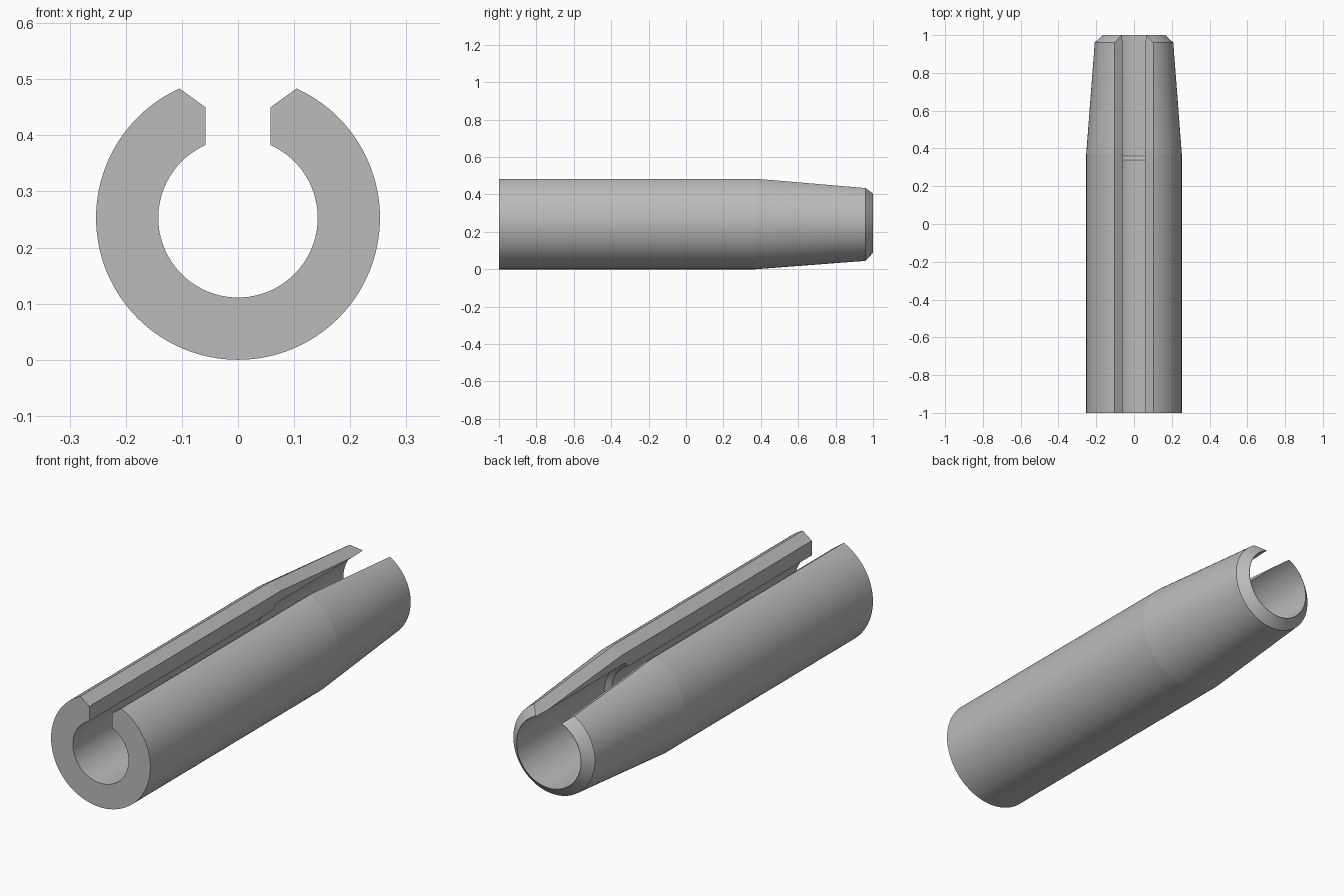
import bpy
import math

if "Cube" in bpy.data.objects:
    bpy.data.objects.remove(bpy.data.objects["Cube"], do_unlink=True)

AXIS_Z = 0.253
SEGMENTS = 128

steel = bpy.data.materials.new("plain grey steel")
steel.use_nodes = True
grey = (0.5, 0.5, 0.5, 1)
steel.diffuse_color = grey
steel.node_tree.nodes["Principled BSDF"].inputs["Base Color"].default_value = grey


def make_object(name, verts, faces):
    mesh = bpy.data.meshes.new(name)
    mesh.from_pydata(verts, [], faces)
    mesh.materials.append(steel)
    obj = bpy.data.objects.new(name, mesh)
    bpy.context.collection.objects.link(obj)
    return obj


def grid_faces(rows, columns, wrap_rows):
    """Quads joining successive closed loops of points."""
    last = rows if wrap_rows else rows - 1
    faces = []
    for r in range(last):
        s = (r + 1) % rows
        for c in range(columns):
            d = (c + 1) % columns
            faces.append((r * columns + c, r * columns + d,
                          s * columns + d, s * columns + c))
    return faces


def fix_normals(obj):
    bpy.ops.object.select_all(action="DESELECT")
    obj.select_set(True)
    bpy.context.view_layer.objects.active = obj
    bpy.ops.object.mode_set(mode="EDIT")
    bpy.ops.mesh.select_all(action="SELECT")
    bpy.ops.mesh.normals_make_consistent(inside=False)
    bpy.ops.object.mode_set(mode="OBJECT")


# Pin body: closed (radius, y) profile turned about the long axis
profile = [(0.253, -1), (0.253, 0.37), (0.208, 0.96), (0.165, 1),
           (0.163, 1), (0.163, 0.36), (0.142, 0.34), (0.142, -1)]
verts = []
for i in range(SEGMENTS):
    a = 2 * math.pi * i / SEGMENTS
    verts += [(r * math.sin(a), y, AXIS_Z - r * math.cos(a)) for r, y in profile]
pin = make_object("split_pin", verts, grid_faces(SEGMENTS, len(profile), True))
fix_normals(pin)

# Slot cutter: straight groove with flared lips that sink along the taper
stations = [(-1.1, 0), (0.39, 0), (1.1, -0.06)]
verts = []
for y, drop in stations:
    right = [(0.058, AXIS_Z), (0.058, 0.45 + drop), (0.358, 0.667 + drop)]
    section = right + [(-x, z) for x, z in reversed(right)]
    verts += [(x, y, z) for x, z in section]
n = len(section)
faces = grid_faces(len(stations), n, False)
faces += [tuple(range(n)), tuple(range(2 * n, 3 * n))]
cutter = make_object("slot_cutter", verts, faces)
cutter.hide_render = True
fix_normals(cutter)

# Cut the slot, then shade the round faces smooth
bpy.ops.object.select_all(action="DESELECT")
pin.select_set(True)
bpy.context.view_layer.objects.active = pin
cut = pin.modifiers.new("slot", "BOOLEAN")
cut.operation = "DIFFERENCE"
cut.solver = "EXACT"
cut.object = cutter
bpy.ops.object.modifier_apply(modifier=cut.name)
bpy.data.objects.remove(cutter, do_unlink=True)
bpy.ops.object.shade_smooth_by_angle(angle=math.radians(3.5))
